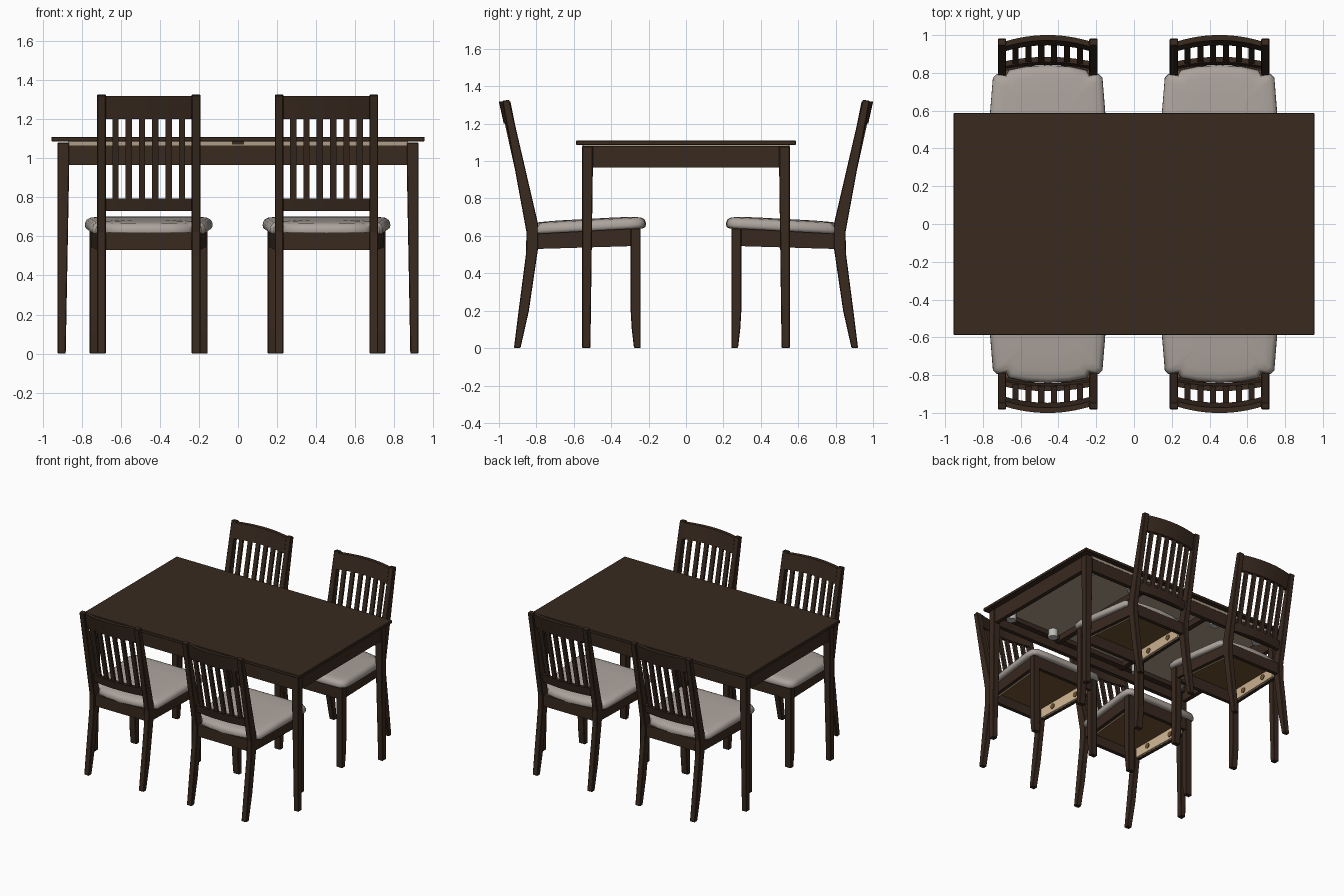
import bpy, bmesh, math
from mathutils import Vector

cube = bpy.data.objects.get("Cube")
if cube:
    bpy.data.objects.remove(cube)


def material(name, *rgb):
    m = bpy.data.materials.new(name)
    m.use_nodes = True
    color = (*rgb, 1)
    m.diffuse_color = color
    node = m.node_tree.nodes["Principled BSDF"]
    node.inputs["Base Color"].default_value = color
    node.inputs["Roughness"].default_value = 0.6
    return m


WOOD = material("dark wood", 0.040, 0.0225, 0.0137)
FABRIC = material("grey fabric", 0.41, 0.365, 0.33)
BOARD = material("brown board", 0.16, 0.085, 0.032)
RAW = material("raw light wood", 0.62, 0.46, 0.29)
PANEL = material("tan panel", 0.42, 0.34, 0.25)
METAL = material("grey metal", 0.5, 0.5, 0.48)


def loft(bm, rings):
    """Skin closed rings of points and cap both ends."""
    vs = [[bm.verts.new(p) for p in r] for r in rings]
    n = len(vs[0])
    for a, b in zip(vs, vs[1:]):
        for i in range(n):
            j = (i + 1) % n
            bm.faces.new((a[i], a[j], b[j], b[i]))
    bm.faces.new(vs[0])
    bm.faces.new(vs[-1])


def rect(x0, x1, y0, y1, z):
    return [(x0, y0, z), (x1, y0, z), (x1, y1, z), (x0, y1, z)]


def box(bm, x0, x1, y0, y1, z0, z1):
    loft(bm, [rect(x0, x1, y0, y1, z0), rect(x0, x1, y0, y1, z1)])


def disc(bm, center, radius, depth, axis):
    rot = Vector((0, 0, 1)).rotation_difference(Vector(axis)).to_matrix().to_4x4()
    rot.translation = center
    bmesh.ops.create_cone(bm, cap_ends=True, segments=16, radius1=radius,
                          radius2=radius, depth=depth, matrix=rot)


def part(name, mat, build, bevel=0.0, smooth=False):
    bm = bmesh.new()
    build(bm)
    bmesh.ops.recalc_face_normals(bm, faces=bm.faces)
    me = bpy.data.meshes.new(name)
    bm.to_mesh(me)
    bm.free()
    me.materials.append(mat)
    ob = bpy.data.objects.new(name, me)
    bpy.context.collection.objects.link(ob)
    if smooth:
        bpy.ops.object.select_all(action='DESELECT')
        ob.select_set(True)
        bpy.context.view_layer.objects.active = ob
        bpy.ops.object.shade_smooth_by_angle(angle=math.radians(50))
    if bevel:
        mod = ob.modifiers.new("soft edges", 'BEVEL')
        mod.width = bevel
        mod.segments = 1
    return ob


# ---------- Table ----------
def table_legs(bm):
    for sx in (-1, 1):
        for sy in (-1, 1):
            loft(bm, [rect(sx * 0.882, sx * 0.924, sy * 0.511, sy * 0.555, 0),
                      rect(sx * 0.864, sx * 0.925, sy * 0.498, sy * 0.556, 0.96),
                      rect(sx * 0.864, sx * 0.925, sy * 0.498, sy * 0.556, 1.08)])


def table_aprons(bm):
    for s in (-1, 1):
        box(bm, -0.87, 0.87, s * 0.515, s * 0.548, 0.965, 1.075)
        box(bm, s * 0.885, s * 0.918, -0.505, 0.505, 0.965, 1.08)


def table_rails(bm):
    for s in (-1, 1):
        box(bm, s * 0.28, s * 0.32, -0.515, 0.515, 1.02, 1.066)
        box(bm, -0.885, 0.885, s * 0.47, s * 0.515, 1.03, 1.066)
    box(bm, -0.03, 0.03, -0.553, 0.553, 1.07, 1.086)


def table_hardware(bm):
    for x in (-0.8, -0.4, 0.4, 0.8):
        for y in (-0.45, 0.45):
            disc(bm, (x, y, 1.035), 0.036, 0.062, (0, 0, 1))


part("table_top", WOOD, lambda bm: box(bm, -0.955, 0.955, -0.588, 0.588, 1.086, 1.11), 0.003)
part("table_under_panel", PANEL, lambda bm: box(bm, -0.87, 0.87, -0.55, 0.55, 1.066, 1.087))
part("table_legs", WOOD, table_legs, 0.004)
part("table_aprons", WOOD, table_aprons)
part("table_cross_rails", WOOD, table_rails)
part("table_hardware", METAL, table_hardware, smooth=True)


# ---------- Chair, facing +y ----------
def seat_z(y):
    return 0.61 + (y + 0.8) * 0.054


def back_y(x, z):
    """Leaning and bowed surface that the rails and slats follow."""
    bow = 0.022 + (z - 0.75) * 0.021
    return -0.813 - (z - 0.62) * 0.2 - bow * (1 - (x / 0.225) ** 2)


def back_posts(bm):
    profile = [(-0.92, 0), (-0.895, 0.2), (-0.856, 0.5), (-0.853, 0.62), (-0.982, 1.322),
               (-0.945, 1.328), (-0.79, 0.66), (-0.79, 0.54), (-0.84, 0.2), (-0.885, 0)]
    for s in (-1, 1):
        loft(bm, [[(s * x, y, z) for y, z in profile] for x in (0.22, 0.264)])


def front_legs(bm):
    for s in (-1, 1):
        loft(bm, [rect(s * 0.248, s * 0.302, y, -0.242, z)
                  for y, z in ((-0.278, 0), (-0.29, 0.1), (-0.296, 0.2), (-0.296, 0.64))])


def back_rails(bm):
    for z0, z1 in ((1.2, 1.318), (0.73, 0.795)):
        rings = []
        for i in range(13):
            x = -0.225 + 0.45 * i / 12
            rings.append([(x, back_y(x, z) + t, z)
                          for z, t in ((z0, -0.014), (z0, 0.014), (z1, 0.014), (z1, -0.014))])
        loft(bm, rings)


def back_slats(bm):
    for i in range(6):
        x = (i - 2.5) * 0.068
        loft(bm, [rect(x - 0.016, x + 0.016, back_y(x, z) - 0.009,
                       back_y(x, z) + 0.009, z) for z in (0.78, 1.215)])


def side_bar(bm, s, inset, width, y0, y1, low, drop):
    """Slanted bar along one side of the seat."""
    rings = []
    for y in (y0, y1):
        x = 0.26 + (y + 0.8) * 0.066 - inset
        top = seat_z(y) - drop
        bottom = low + (y + 0.8) * 0.03
        rings.append([(s * x, y, bottom), (s * (x - width), y, bottom),
                      (s * (x - width), y, top), (s * x, y, top)])
    loft(bm, rings)


def seat_aprons(bm):
    for s in (-1, 1):
        side_bar(bm, s, 0, 0.028, -0.81, -0.28, 0.53, 0)
    box(bm, -0.25, 0.25, -0.275, -0.247, 0.545, 0.638)
    box(bm, -0.225, 0.225, -0.84, -0.81, 0.53, 0.62)


def side_blocks(bm):
    for s in (-1, 1):
        side_bar(bm, s, 0.027, 0.018, -0.78, -0.3, 0.531, 0)


def block_bolts(bm):
    for s in (-1, 1):
        for y in (-0.66, -0.42):
            x = 0.26 + (y + 0.8) * 0.066 - 0.046
            disc(bm, (s * x, y, 0.58), 0.022, 0.008, (1, 0, 0))


def seat_board(bm):
    loft(bm, [[(x, y, seat_z(y) + dz) for x, y in
               ((-0.24, -0.82), (0.24, -0.82), (0.275, -0.25), (-0.275, -0.25))]
              for dz in (-0.004, 0.008)])


def cushion(bm):
    half = [(0.12, -0.833), (0.205, -0.815), (0.222, -0.785), (0.27, -0.795), (0.29, -0.775),
            (0.31, -0.53), (0.327, -0.30), (0.322, -0.245), (0.29, -0.22), (0.15, -0.215)]
    outline = [(0, -0.842)] + half + [(0, -0.214)] + [(-x, y) for x, y in reversed(half)]
    rings = []
    for scale, dz in ((0.95, 0), (0.99, 0.006), (1, 0.018), (0.995, 0.034),
                      (0.97, 0.049), (0.92, 0.058), (0.8, 0.063), (0.5, 0.066)):
        ring = []
        for x, y in outline:
            yy = -0.53 + (y + 0.53) * scale
            ring.append((x * scale, yy, seat_z(yy) + dz))
        rings.append(ring)
    loft(bm, rings)


chair = [
    part("chair_back_posts", WOOD, back_posts, 0.004),
    part("chair_front_legs", WOOD, front_legs, 0.004),
    part("chair_back_rails", WOOD, back_rails, smooth=True),
    part("chair_back_slats", WOOD, back_slats),
    part("chair_seat_aprons", WOOD, seat_aprons),
    part("chair_side_blocks", RAW, side_blocks),
    part("chair_block_bolts", BOARD, block_bolts, smooth=True),
    part("chair_seat_board", BOARD, seat_board),
    part("chair_cushion", FABRIC, cushion, smooth=True),
]

# Four chairs share the same meshes
places = [(-0.457, 0), (0.453, 0), (-0.457, math.pi), (0.453, math.pi)]
for n, (x, turn) in enumerate(places):
    for ob in chair:
        item = ob if n == 0 else ob.copy()
        if n:
            item.name = f"{ob.name}_{n + 1}"
            bpy.context.collection.objects.link(item)
        item.location.x = x
        item.rotation_euler.z = turn
